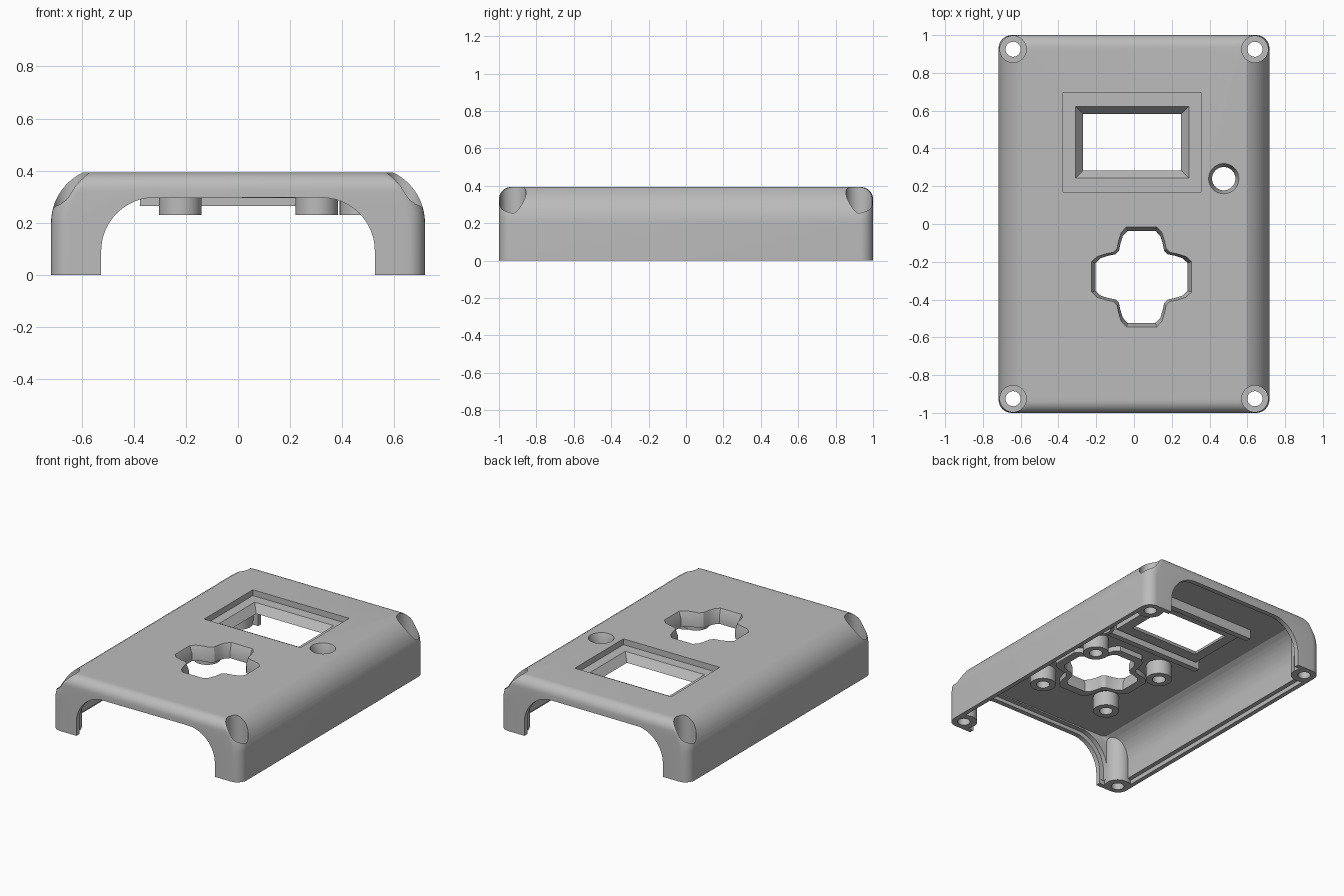
import bpy, bmesh, math

cube = bpy.data.objects.get("Cube")
if cube:
    bpy.data.objects.remove(cube, do_unlink=True)

TOP, CEILING = 0.393, 0.33
PAD = (0.04, -0.28)      # centre of the cross shaped opening
SCREEN = (-0.01, 0.433)  # centre of the screen opening
BUTTON = (0.475, 0.24)
POSTS = [(sx * 0.64, sy * 0.925) for sx in (-1, 1) for sy in (-1, 1)]


def loft(name, rings):
    """Closed solid through rings of equal point count."""
    bm = bmesh.new()
    loops = [[bm.verts.new(p) for p in ring] for ring in rings]
    n = len(loops[0])
    for a, b in zip(loops, loops[1:]):
        for i in range(n):
            j = (i + 1) % n
            bm.faces.new((a[i], a[j], b[j], b[i]))
    bm.faces.new(loops[0][::-1])
    bm.faces.new(loops[-1])
    bmesh.ops.recalc_face_normals(bm, faces=bm.faces)
    mesh = bpy.data.meshes.new(name)
    bm.to_mesh(mesh)
    bm.free()
    ob = bpy.data.objects.new(name, mesh)
    bpy.context.collection.objects.link(ob)
    return ob


def round_rect(w, d, r, z, centre=(0, 0), steps=8):
    pts = []
    for k, (sx, sy) in enumerate(((1, 1), (-1, 1), (-1, -1), (1, -1))):
        for i in range(steps + 1):
            a = math.pi / 2 * (k + i / steps)
            pts.append((centre[0] + sx * (w - r) + r * math.cos(a),
                        centre[1] + sy * (d - r) + r * math.sin(a), z))
    return pts


def rect(w, d, z, c):
    return [(c[0] + sx * w, c[1] + sy * d, z)
            for sx, sy in ((1, 1), (-1, 1), (-1, -1), (1, -1))]


def circle(r, z, c, n=40):
    return [(c[0] + r * math.cos(math.tau * i / n),
             c[1] + r * math.sin(math.tau * i / n), z) for i in range(n)]


def cylinder(name, r, z0, z1, c):
    return loft(name, [circle(r, z0, c), circle(r, z1, c)])


def cross(scale, z):
    quarter = [(.08, .265), (.108, .235), (.122, .19), (.13, .15),
               (.15, .13), (.19, .122), (.235, .108), (.265, .08)]
    pts = []
    for _ in range(4):
        pts += [(PAD[0] + x * scale, PAD[1] + y * scale, z) for x, y in quarter]
        quarter = [(y, -x) for x, y in quarter]
    return pts


def arch(half, top, r, y):
    pts = [(half, y, -0.1), (half, y, top - r)]
    for k in range(1, 25):
        a = math.pi * k / 24
        side = 1 if k <= 12 else -1
        pts.append((side * (half - r) + r * math.cos(a), y, top - r + r * math.sin(a)))
    return pts + [(-half, y, -0.1)]


def cut(target, tool):
    """Subtract the tool and drop it."""
    mod = target.modifiers.new("cut", 'BOOLEAN')
    mod.operation, mod.solver, mod.object = 'DIFFERENCE', 'EXACT', tool
    bpy.context.view_layer.update()
    graph = bpy.context.evaluated_depsgraph_get()
    mesh = bpy.data.meshes.new_from_object(target.evaluated_get(graph))
    target.modifiers.clear()
    target.data = mesh
    bpy.data.objects.remove(tool, do_unlink=True)


def side_width(z):
    r = 0.2136
    return 0.717 - r + math.sqrt(r * r - max(0, z - 0.2) ** 2)


def end_depth(z):
    r = 0.065
    return 1 - r + math.sqrt(max(0, r * r - max(0, z - TOP + r) ** 2))


# Outer body: curved long sides and rounded end edges
levels = [0, 0.2] + [0.2 + (TOP - r0 - 0.2) * i / 8 for r0 in (0.065,) for i in range(1, 9)]
levels += [TOP - 0.065 + 0.065 * math.sin(math.pi / 2 * i / 8) for i in range(1, 9)]
shell = loft("case_shell", [round_rect(side_width(z), end_depth(z),
                                       0.07 if z < TOP - 0.065 else 0.055 + (TOP - z) * 0.23, z)
                            for z in levels])

# Hollow with a stepped lower lip; everything cut out of it stays solid
hollow = [round_rect(0.687, 0.968, 0.05, z) for z in (-0.1, 0.03)]
hollow += [round_rect(side_width(z + 0.06) - 0.06, 0.935, 0.04, z)
           for z in [0.03, 0.14] + [0.14 + (CEILING - 0.14) * i / 10 for i in range(1, 11)]]
cavity = loft("cavity", hollow)
for c in POSTS:
    cut(cavity, cylinder("corner_post", 0.085, -0.3, 0.6, c))
for sx in (-1, 1):
    for sy in (-1, 1):
        c = (PAD[0] + sx * 0.262, PAD[1] + sy * 0.262)
        cut(cavity, cylinder("pad_boss", 0.082, 0.23, 0.6, c))
cut(cavity, cylinder("button_tube", 0.085, 0.23, 0.6, BUTTON))
cut(cavity, loft("pad_rim", [cross(1.13, 0.295), cross(1.13, 0.6)]))
cut(cavity, loft("screen_panel", [rect(0.33, 0.225, 0.3, SCREEN), rect(0.33, 0.225, 0.6, SCREEN)]))
for sy in (-1, 1):
    c = (SCREEN[0], SCREEN[1] + sy * 0.255)
    cut(cavity, loft("screen_rail", [rect(0.365, 0.02, 0.265, c), rect(0.365, 0.02, 0.6, c)]))
cut(shell, cavity)

# End arches with an inner step
for s in (-1, 1):
    cut(shell, loft("arch", [arch(0.525, 0.297, 0.205, s * y) for y in (0.9, 1.1)]))
    cut(shell, loft("arch_step", [arch(0.558, 0.322, 0.22, s * y) for y in (0.925, 0.967)]))

# Screen recess and bevelled window
cut(shell, loft("recess", [rect(0.365, 0.263, z, SCREEN) for z in (0.353, 0.6)]))
cut(shell, loft("window", [rect(w, d, z, SCREEN) for w, d, z in
                           ((0.26, 0.15, 0.1), (0.26, 0.15, 0.3),
                            (0.30, 0.19, 0.353), (0.30, 0.19, 0.6))]))

# Cross opening and button hole, both tapering downward
cut(shell, loft("pad_hole", [cross(s, z) for s, z in
                             ((0.92, 0.1), (0.92, 0.345), (1, TOP), (1, 0.6))]))
cut(shell, loft("button_hole", [circle(r, z, BUTTON) for r, z in
                                ((0.062, 0.1), (0.062, 0.34), (0.08, TOP), (0.08, 0.6))]))

# Screw holes: corner counterbores and blind holes in the bosses
for c in POSTS:
    cut(shell, loft("screw_hole", [circle(r, z, c) for r, z in
                                   ((0.04, -0.1), (0.04, 0.15), (0.07, 0.15), (0.07, 0.6))]))
for sx in (-1, 1):
    for sy in (-1, 1):
        c = (PAD[0] + sx * 0.262, PAD[1] + sy * 0.262)
        cut(shell, cylinder("boss_hole", 0.042, 0.1, 0.32, c))

# One grey plastic
grey = bpy.data.materials.new("grey_plastic")
grey.use_nodes = True
colour = (0.5, 0.5, 0.5, 1)
grey.diffuse_color = colour
grey.node_tree.nodes["Principled BSDF"].inputs["Base Color"].default_value = colour
shell.data.materials.clear()
shell.data.materials.append(grey)
for p in shell.data.polygons:
    p.material_index = 0

bpy.ops.object.select_all(action='DESELECT')
shell.select_set(True)
bpy.context.view_layer.objects.active = shell
bpy.ops.object.shade_smooth_by_angle(angle=math.radians(30))
